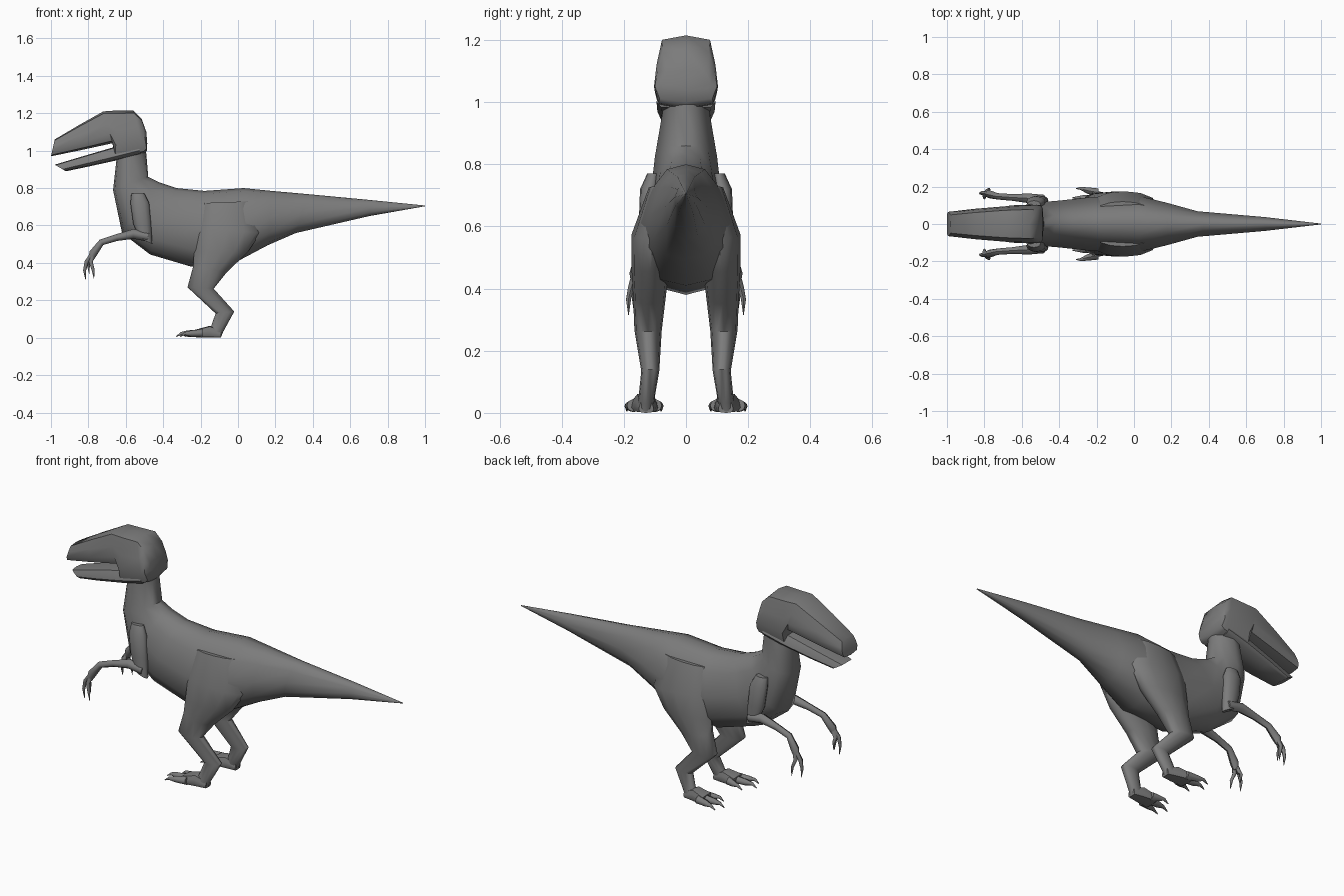
import bpy, bmesh, math
from mathutils import Vector

skin = bpy.data.materials.new("grey_skin")
skin.diffuse_color = (0.2, 0.2, 0.2, 1)

# Half cross-sections: (fraction from first edge to second, fraction of half width)
ROUND = [(0, 0), (0.06, 0.5), (0.25, 0.87), (0.5, 1), (0.75, 0.87), (0.94, 0.5), (1, 0)]
PEAR = [(0, 0), (0.04, 0.4), (0.2, 0.72), (0.5, 1), (0.78, 0.9), (0.95, 0.55), (1, 0)]
BOXY = [(0, 0), (0.06, 0.75), (0.4, 0.92), (0.7, 1), (0.93, 0.85), (1, 0)]


def loft(name, rings, profile=ROUND, mirror=False):
    """Skin rings (x1, z1, x2, z2, y, half_width) into a closed form."""
    bm = bmesh.new()
    loops = []
    outline = [(t, w) for t, w in profile] + [(t, -w) for t, w in profile[-2:0:-1]]
    for x1, z1, x2, z2, y, hw in rings:
        loops.append([bm.verts.new((x1 + (x2 - x1) * t, y + hw * w, z1 + (z2 - z1) * t))
                      for t, w in outline])
    n = len(outline)
    for a, b in zip(loops, loops[1:]):
        for i in range(n):
            j = (i + 1) % n
            bm.faces.new((a[i], a[j], b[j], b[i]))
    bm.faces.new(loops[0])
    bm.faces.new(loops[-1])
    bmesh.ops.recalc_face_normals(bm, faces=bm.faces)
    mesh = bpy.data.meshes.new(name)
    bm.to_mesh(mesh)
    bm.free()
    mesh.materials.append(skin)
    obj = bpy.data.objects.new(name, mesh)
    bpy.context.collection.objects.link(obj)
    bpy.ops.object.select_all(action='DESELECT')
    obj.select_set(True)
    bpy.context.view_layer.objects.active = obj
    bpy.ops.object.shade_smooth_by_angle(angle=math.radians(50))
    if mirror:
        mod = obj.modifiers.new("mirror", 'MIRROR')
        mod.use_axis = (False, True, False)
        mod.use_mirror_merge = False
    return obj


def limb(name, path):
    """Mirrored tapering tube through (x, y, z, radius) points."""
    rings = []
    for i, (x, y, z, r) in enumerate(path):
        a, b = path[max(i - 1, 0)], path[min(i + 1, len(path) - 1)]
        d = Vector((b[0] - a[0], b[2] - a[2])).normalized() * r
        rings.append((x - d.y, z + d.x, x + d.y, z - d.x, y, r))
    return loft(name, rings, [(0, 0), (0.2, 0.8), (0.5, 1), (0.8, 0.8), (1, 0)], True)


# Neck, trunk and tail
loft("body", [
    (-0.50, 1.08, -0.64, 1.02, 0, 0.07),
    (-0.49, 0.98, -0.65, 0.95, 0, 0.076),
    (-0.48, 0.86, -0.668, 0.79, 0, 0.10),
    (-0.42, 0.83, -0.62, 0.56, 0, 0.115),
    (-0.33, 0.80, -0.47, 0.445, 0, 0.125),
    (-0.18, 0.785, -0.25, 0.38, 0, 0.145),
    (0.03, 0.80, 0.00, 0.41, 0, 0.152),
    (0.18, 0.785, 0.16, 0.495, 0, 0.115),
    (0.37, 0.768, 0.31, 0.56, 0, 0.068),
    (0.70, 0.737, 0.70, 0.65, 0, 0.037),
    (1.00, 0.707, 1.00, 0.703, 0, 0.002)], PEAR)

# Skull with upper jaw
loft("head", [
    (-0.98, 1.06, -1.00, 0.97, 0, 0.065),
    (-0.85, 1.137, -0.84, 1.003, 0, 0.082),
    (-0.72, 1.21, -0.67, 1.04, 0, 0.095),
    (-0.65, 1.215, -0.655, 0.953, 0, 0.10),
    (-0.56, 1.215, -0.50, 0.98, 0, 0.103),
    (-0.515, 1.17, -0.487, 1.0, 0, 0.10),
    (-0.49, 1.10, -0.485, 1.04, 0, 0.08)], BOXY)

loft("lower_jaw", [
    (-0.98, 0.925, -0.92, 0.89, 0, 0.055),
    (-0.83, 0.97, -0.80, 0.915, 0, 0.075),
    (-0.67, 1.017, -0.64, 0.95, 0, 0.092),
    (-0.54, 1.05, -0.52, 0.98, 0, 0.095)], BOXY)

# Hind legs: thigh, shin, heel
loft("hind_leg", [
    (-0.19, 0.72, 0.07, 0.73, 0.08, 0.04),
    (-0.225, 0.59, 0.12, 0.56, 0.105, 0.07),
    (-0.235, 0.46, 0.05, 0.455, 0.115, 0.06),
    (-0.24, 0.38, -0.06, 0.35, 0.118, 0.052),
    (-0.27, 0.27, -0.13, 0.262, 0.122, 0.044),
    (-0.12, 0.13, -0.02, 0.14, 0.115, 0.029),
    (-0.142, 0.065, -0.08, 0.03, 0.127, 0.026),
    (-0.16, 0.03, -0.09, 0.005, 0.13, 0.026)], mirror=True)

loft("foot", [
    (-0.09, 0.035, -0.092, 0.0, 0.128, 0.024),
    (-0.15, 0.064, -0.15, 0.0, 0.13, 0.036),
    (-0.22, 0.045, -0.225, 0.002, 0.135, 0.048)], BOXY, True)

# Toes with pointed claws
for i, (my, tx, ty) in enumerate([(0.168, -0.31, 0.19), (0.135, -0.33, 0.14), (0.10, -0.285, 0.08)]):
    limb(f"toe_{i + 1}", [(-0.19, my, 0.024, 0.022), (tx + 0.06, (my + ty) / 2, 0.022, 0.017),
                          (tx + 0.025, ty, 0.022, 0.008), (tx, ty, 0.006, 0.002)])

# Arms: broad shoulder plate, bent elbow, slim forearm
loft("upper_arm", [
    (-0.57, 0.77, -0.50, 0.77, 0.105, 0.02),
    (-0.575, 0.72, -0.475, 0.72, 0.118, 0.03),
    (-0.56, 0.61, -0.465, 0.61, 0.122, 0.03),
    (-0.53, 0.535, -0.458, 0.50, 0.128, 0.022)], mirror=True)
limb("forearm", [(-0.48, 0.13, 0.54, 0.026), (-0.56, 0.137, 0.555, 0.026), (-0.65, 0.142, 0.535, 0.018),
                 (-0.73, 0.148, 0.51, 0.017), (-0.775, 0.16, 0.45, 0.022), (-0.785, 0.163, 0.42, 0.014)])

# Fingers with pointed claws
for i, (tx, ty, tz) in enumerate([(-0.82, 0.165, 0.31), (-0.775, 0.185, 0.315), (-0.80, 0.14, 0.34)]):
    limb(f"finger_{i + 1}", [(-0.77, 0.16, 0.46, 0.012), ((tx - 0.80) / 2, (ty + 0.16) / 2 + 0.003, 0.405, 0.011),
                             (tx, ty, tz + 0.05, 0.008), (tx + 0.005, ty, tz, 0.001)])
